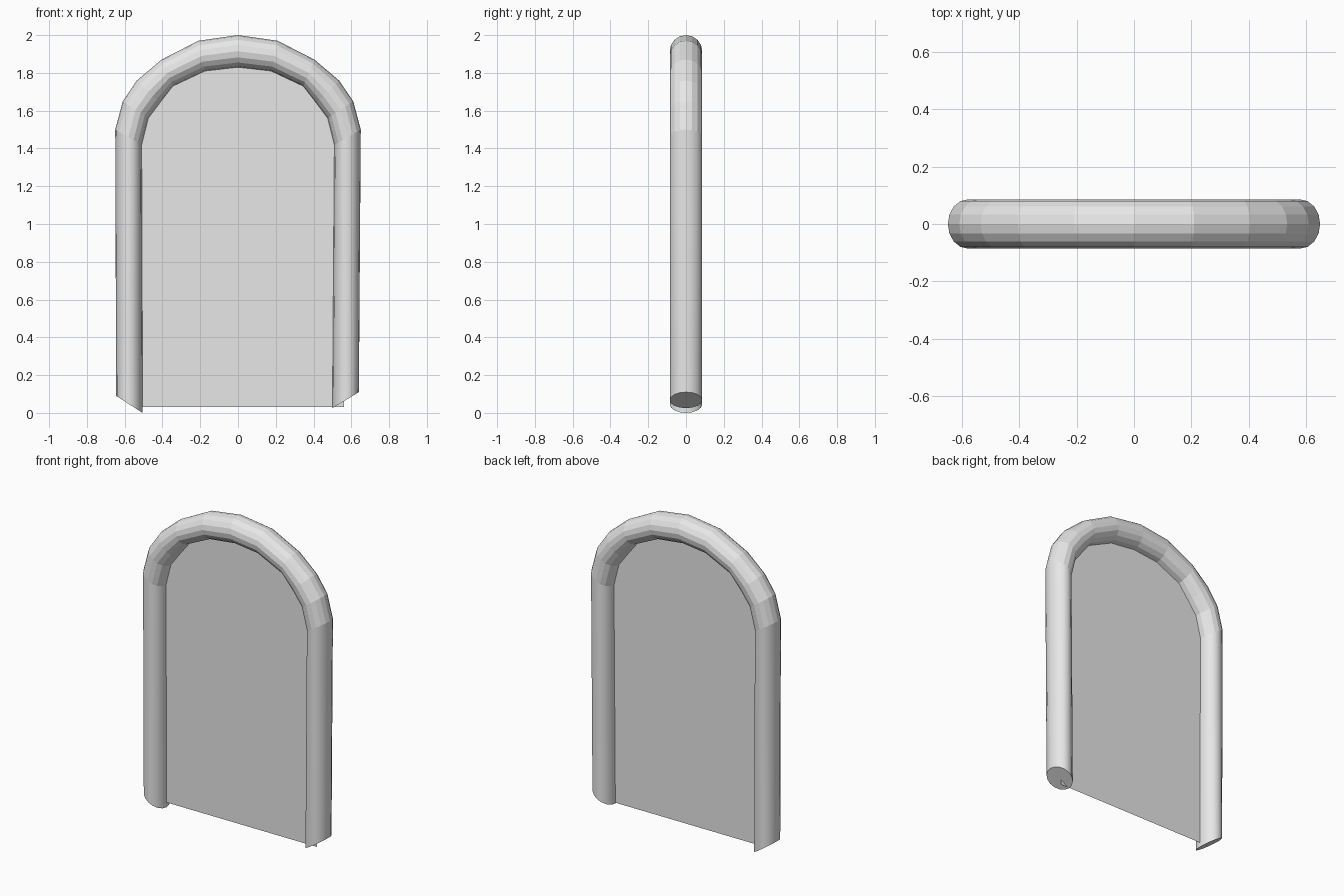
import bpy, bmesh, math
from mathutils import Vector

SIDES = 16
DEPTH = 0.086  # half depth of the tube

cube = bpy.data.objects.get("Cube")
if cube:
    bpy.data.objects.remove(cube, do_unlink=True)

grey = bpy.data.materials.new("plain grey")
grey.use_nodes = True
grey.diffuse_color = (0.8, 0.8, 0.8, 1)
grey.node_tree.nodes["Principled BSDF"].inputs["Base Color"].default_value = (0.8, 0.8, 0.8, 1)


def add_object(name, bm):
    mesh = bpy.data.meshes.new(name)
    bm.to_mesh(mesh)
    bm.free()
    mesh.materials.append(grey)
    obj = bpy.data.objects.new(name, mesh)
    bpy.context.collection.objects.link(obj)
    return obj


# Half of the arch as (outer, inner) edge points, from spring line to crown
half = [((0.65, 1.5), (0.51, 1.42)), ((0.61, 1.65), (0.475, 1.56)),
        ((0.535, 1.76), (0.415, 1.64)), ((0.405, 1.87), (0.345, 1.73)),
        ((0.21, 1.97), (0.175, 1.81))]
crown = [((0, 2), (0, 1.83))]
mirrored = [tuple((-x, z) for x, z in pair) for pair in reversed(half)]
left_foot = [((0.64, 0.11), (0.5, 0.025))]
right_foot = [((-0.645, 0.09), (-0.505, 0))]
stations = left_foot + half + crown + mirrored + right_foot

# Tube frame: a round section spans each outer/inner pair
bm = bmesh.new()
rings, centres = [], []
for outer, inner in stations:
    o, i = Vector((outer[0], 0, outer[1])), Vector((inner[0], 0, inner[1]))
    centre, reach = (o + i) / 2, (o - i) / 2
    centres.append(centre)
    ring = []
    for k in range(SIDES):
        a = math.tau * k / SIDES
        ring.append(bm.verts.new(centre + reach * math.cos(a) + Vector((0, DEPTH * math.sin(a), 0))))
    rings.append(ring)

for n, (a, b) in enumerate(zip(rings, rings[1:])):
    for k in range(SIDES):
        j = (k + 1) % SIDES
        face = bm.faces.new((a[k], a[j], b[j], b[k]))
        face.smooth = n in (0, len(rings) - 2)  # straight legs are smooth

# Slanted foot caps
bm.faces.new(rings[0])
bm.faces.new(rings[-1])
bmesh.ops.recalc_face_normals(bm, faces=bm.faces)
add_object("arch_frame", bm)

# Thin panel filling the arch, with its edge buried in the tube
bm = bmesh.new()
outline = [Vector((0.56, 0, 0.03))] + centres[1:-1] + [Vector((-0.555, 0, 0.03))]
bm.faces.new([bm.verts.new(p) for p in outline])
bmesh.ops.recalc_face_normals(bm, faces=bm.faces)
for face in bm.faces:
    if face.normal.y > 0:
        face.normal_flip()
add_object("arch_panel", bm)
